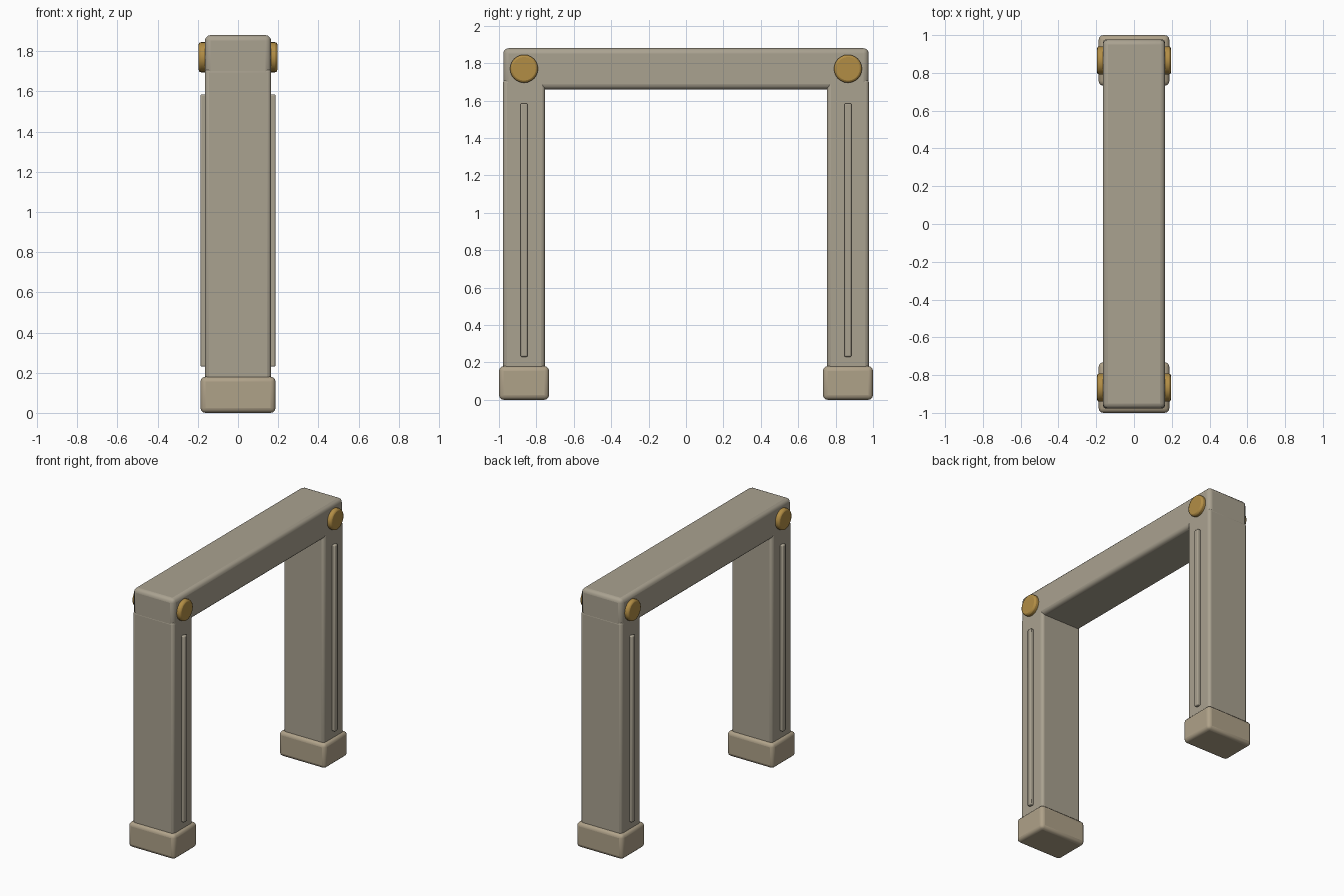
import bpy
import math

if "Cube" in bpy.data.objects:
    bpy.data.objects.remove(bpy.data.objects["Cube"])


def material(name, rgb):
    m = bpy.data.materials.new(name)
    m.diffuse_color = (*rgb, 1)
    m.use_nodes = True
    m.node_tree.nodes["Principled BSDF"].inputs["Base Color"].default_value = m.diffuse_color
    return m


STONE = material("stone", (0.40, 0.36, 0.28))
BASE = material("base_stone", (0.43, 0.36, 0.25))
BRASS = material("brass", (0.45, 0.27, 0.06))


def finish(ob, name, mat, bevel, segments):
    ob.name = name
    ob.data.materials.append(mat)
    mod = ob.modifiers.new("bevel", "BEVEL")
    mod.width = bevel
    mod.segments = segments
    mod.limit_method = 'ANGLE'
    mod.angle_limit = math.radians(40)
    bpy.ops.object.shade_smooth_by_angle(angle=math.radians(35))


def box(name, lo, hi, mat, bevel, segments=3):
    bpy.ops.mesh.primitive_cube_add(
        size=1, location=[(a + b) / 2 for a, b in zip(lo, hi)])
    ob = bpy.context.object
    ob.scale = [b - a for a, b in zip(lo, hi)]
    bpy.ops.object.transform_apply(location=False, rotation=False, scale=True)
    finish(ob, name, mat, bevel, segments)


# Top beam
box("lintel", (-0.165, -0.977, 1.66), (0.165, 0.977, 1.88), STONE, 0.028)

for s, side in ((-1, "front"), (1, "back")):
    y = s * 0.866
    # Pillar and its foot block
    box(side + "_pillar", (-0.165, y - 0.112, 0.1), (0.165, y + 0.112, 1.715), STONE, 0.02)
    box(side + "_foot", (-0.187, y - 0.134, 0), (0.187, y + 0.134, 0.18), BASE, 0.025)
    for t, hand in ((-1, "left"), (1, "right")):
        # Raised strip on the pillar face
        x0, x1 = sorted((t * 0.155, t * 0.187))
        box(f"{side}_{hand}_strip", (x0, y - 0.019, 0.23), (x1, y + 0.019, 1.585),
            STONE, 0.007, 2)
        # Round brass boss at the joint
        bpy.ops.mesh.primitive_cylinder_add(
            vertices=24, radius=0.075, depth=0.05,
            location=(t * 0.171, y, 1.77), rotation=(0, math.pi / 2, 0))
        finish(bpy.context.object, f"{side}_{hand}_boss", BRASS, 0.012, 2)
